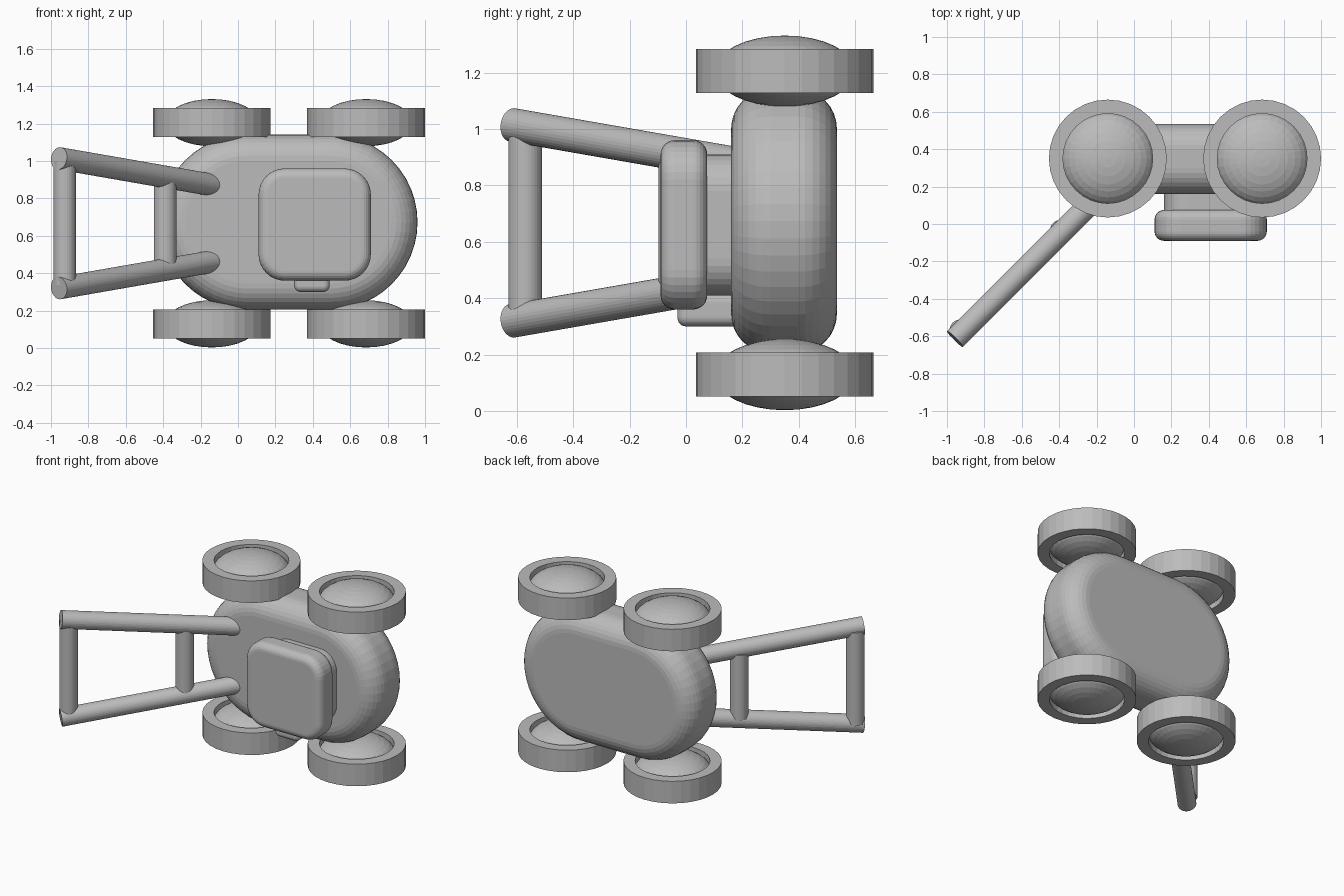
import bpy, bmesh, math
from mathutils import Vector

cube = bpy.data.objects.get("Cube")
if cube:
    bpy.data.objects.remove(cube, do_unlink=True)

grey = bpy.data.materials.new("plain_grey")
grey.use_nodes = True
colour = (0.5, 0.5, 0.5, 1)
grey.diffuse_color = colour
grey.node_tree.nodes["Principled BSDF"].inputs["Base Color"].default_value = colour

MID_Z = 0.667


def finish(name, bm):
    bmesh.ops.remove_doubles(bm, verts=bm.verts, dist=0.0005)
    bmesh.ops.recalc_face_normals(bm, faces=bm.faces)
    mesh = bpy.data.meshes.new(name)
    bm.to_mesh(mesh)
    bm.free()
    mesh.materials.append(grey)
    obj = bpy.data.objects.new(name, mesh)
    bpy.context.collection.objects.link(obj)
    return obj


def outline(cx, cz, hx, hz, r, steps):
    """Rounded rectangle in the xz plane."""
    pts = []
    for q, (sx, sz) in enumerate(((1, 1), (-1, 1), (-1, -1), (1, -1))):
        for i in range(steps + 1):
            a = math.pi / 2 * (q + i / steps)
            pts.append((cx + sx * (hx - r) + r * math.cos(a),
                        cz + sz * (hz - r) + r * math.sin(a)))
    return pts


def slab(name, cx, cz, hx, hz, r, y0, y1, bevel, steps=8, rows=6):
    """Rounded rectangle extruded along y with rounded front and back rims."""
    bm = bmesh.new()
    levels = []
    for i in range(rows + 1):
        a = math.pi / 2 * i / rows
        levels.append((y0 + bevel * (1 - math.sin(a)), bevel * (1 - math.cos(a))))
    levels = levels[::-1]
    levels = levels[::-1] if levels[0][0] > levels[-1][0] else levels
    levels += [(y0 + y1 - y, inset) for y, inset in levels]
    levels.sort()
    rings = [[bm.verts.new((x, y, z)) for x, z in
              outline(cx, cz, hx - t, hz - t, r - t, steps)] for y, t in levels]
    n = len(rings[0])
    for a, b in zip(rings, rings[1:]):
        for i in range(n):
            j = (i + 1) % n
            bm.faces.new((a[i], a[j], b[j], b[i]))
    bm.faces.new(rings[0])
    bm.faces.new(rings[-1])
    return finish(name, bm)


def bar(name, start, end, radius=0.06):
    """Round tube between two points."""
    start, end = Vector(start), Vector(end)
    axis = end - start
    bm = bmesh.new()
    bmesh.ops.create_cone(bm, cap_ends=True, segments=32, radius1=radius,
                          radius2=radius, depth=axis.length)
    bmesh.ops.rotate(bm, verts=bm.verts,
                     matrix=axis.to_track_quat('Z', 'Y').to_matrix())
    bmesh.ops.translate(bm, verts=bm.verts, vec=(start + end) / 2)
    return finish(name, bm)


def wheel(name, x, y, z):
    """Open tyre ring with a flattened dome hub."""
    bm = bmesh.new()
    section = ((0.315, -0.078), (0.315, 0.078), (0.24, 0.078), (0.24, -0.078))
    n = 32
    rings = []
    for i in range(n):
        a = 2 * math.pi * i / n
        rings.append([bm.verts.new((x + r * math.cos(a), y + r * math.sin(a), z + h))
                      for r, h in section])
    for i in range(n):
        a, b = rings[i], rings[(i + 1) % n]
        for k in range(4):
            m = (k + 1) % 4
            bm.faces.new((a[k], b[k], b[m], a[m]))
    finish(name + "_tyre", bm)

    bm = bmesh.new()
    bmesh.ops.create_uvsphere(bm, u_segments=32, v_segments=16, radius=1)
    bmesh.ops.scale(bm, verts=bm.verts, vec=(0.25, 0.25, 0.126))
    bmesh.ops.translate(bm, verts=bm.verts, vec=(x, y, z))
    finish(name + "_hub", bm)


# Deck and motor housing
slab("deck", 0.27, 0.673, 0.69, 0.468, 0.468, 0.16, 0.535, 0.14, steps=12, rows=8)
slab("motor_base", 0.41, 0.66, 0.25, 0.25, 0.13, 0.03, 0.22, 0.04)
slab("motor_cover", 0.41, 0.66, 0.3, 0.3, 0.14, -0.09, 0.075, 0.05)
slab("motor_outlet", 0.395, 0.36, 0.095, 0.06, 0.035, -0.03, 0.2, 0.03)

# Wheels
for end, x in (("handle_end", -0.14), ("nose_end", 0.685)):
    for side, dz in (("lower", -0.538), ("upper", 0.538)):
        wheel(f"{side}_{end}_wheel", x, 0.35, MID_Z + dz)

# Handle arms and the two rungs between them
for side, s in (("lower", -1), ("upper", 1)):
    bar(side + "_handle_arm", (-0.957, -0.615, MID_Z + s * 0.347),
        (-0.1, 0.242, MID_Z + s * 0.198))
bar("grip_bar", (-0.927, -0.57, MID_Z - 0.33), (-0.927, -0.57, MID_Z + 0.33))
bar("brace_bar", (-0.39, -0.037, MID_Z - 0.23), (-0.39, -0.037, MID_Z + 0.23))
